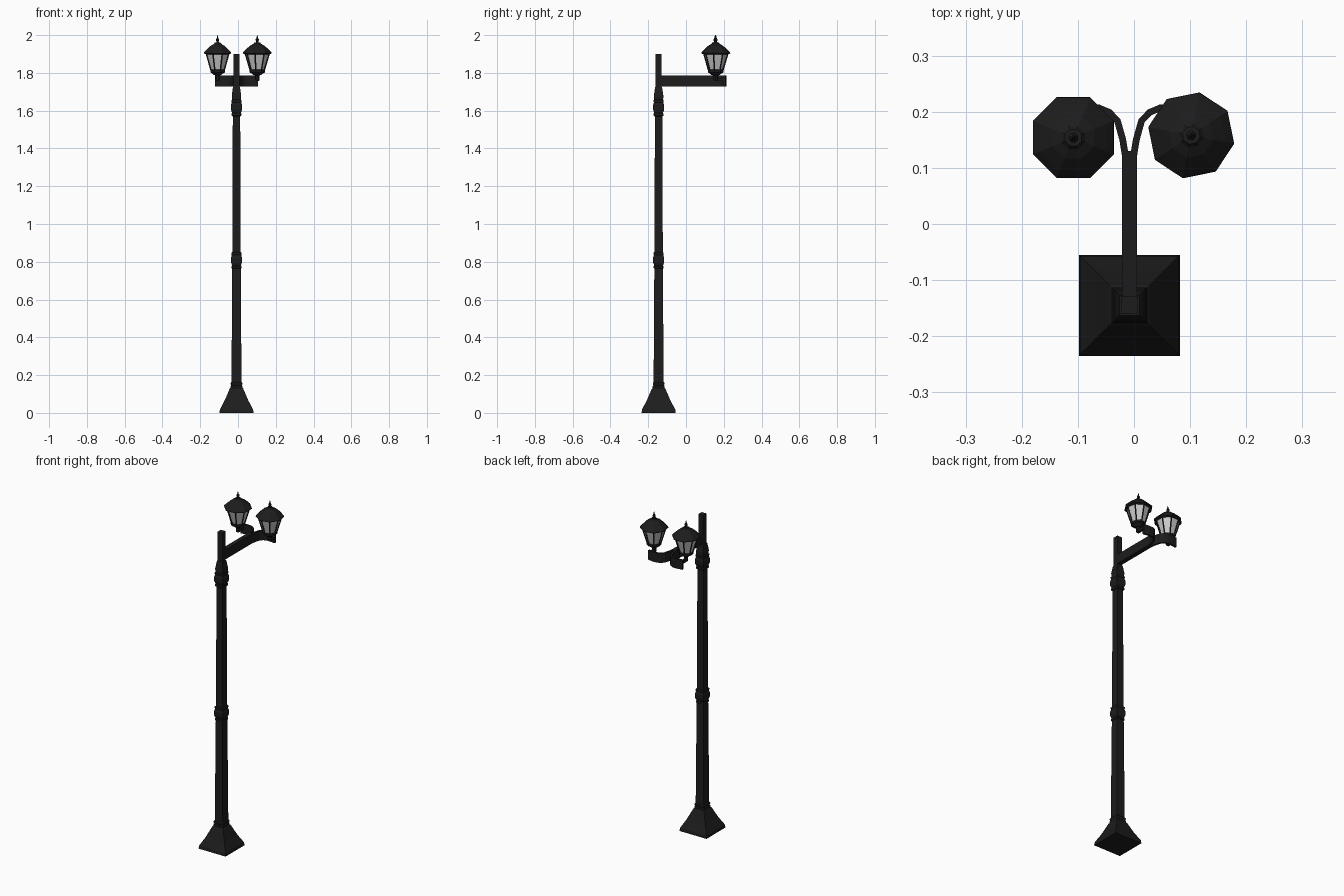
import bpy, bmesh, math
from mathutils import Vector

if "Cube" in bpy.data.objects:
    bpy.data.objects.remove(bpy.data.objects["Cube"])

PX, PY = -0.008, -0.145  # post axis


def material(name, col):
    m = bpy.data.materials.new(name)
    m.diffuse_color = (*col, 1)
    m.use_nodes = True
    m.node_tree.nodes["Principled BSDF"].inputs["Base Color"].default_value = m.diffuse_color
    return m


BLACK = material("black_iron", (0.012, 0.012, 0.012))
GLASS = material("frosted_glass", (0.55, 0.55, 0.55))


def finish(name, bm, mat):
    bmesh.ops.recalc_face_normals(bm, faces=bm.faces)
    me = bpy.data.meshes.new(name)
    bm.to_mesh(me)
    bm.free()
    me.materials.append(mat)
    ob = bpy.data.objects.new(name, me)
    bpy.context.collection.objects.link(ob)
    return ob


def lathe(name, profile, sides, x, y, turn, mat=BLACK):
    """Stack of n-sided rings; profile is (corner radius, z)."""
    bm = bmesh.new()
    rings = []
    for r, z in profile:
        rings.append([bm.verts.new((x + r * math.cos(turn + i * math.tau / sides),
                                    y + r * math.sin(turn + i * math.tau / sides), z))
                      for i in range(sides)])
    for a, b in zip(rings, rings[1:]):
        for i in range(sides):
            j = (i + 1) % sides
            bm.faces.new((a[i], a[j], b[j], b[i]))
    bm.faces.new(rings[0])
    bm.faces.new(rings[-1])
    return finish(name, bm, mat)


def square(name, profile):
    return lathe(name, [(h * math.sqrt(2), z) for h, z in profile], 4, PX, PY, math.pi / 4)


def strip(name, path, thick, z0, z1):
    """Upright flat bar following a plan-view path."""
    bm = bmesh.new()
    pts = [Vector(p) for p in path]
    rings = []
    for i, p in enumerate(pts):
        d = (pts[min(i + 1, len(pts) - 1)] - pts[max(i - 1, 0)]).normalized()
        n = Vector((-d.y, d.x)) * thick / 2
        a, b = p + n, p - n
        rings.append([bm.verts.new((q.x, q.y, z)) for q, z in
                      ((a, z0), (b, z0), (b, z1), (a, z1))])
    for a, b in zip(rings, rings[1:]):
        for i in range(4):
            j = (i + 1) % 4
            bm.faces.new((a[i], a[j], b[j], b[i]))
    bm.faces.new(rings[0])
    bm.faces.new(rings[-1])
    return finish(name, bm, BLACK)


def bar(name, p, q, r):
    """Thin four-sided rod between two points."""
    bm = bmesh.new()
    d = q - p
    rot = d.to_track_quat('Z', 'Y').to_matrix().to_4x4()
    rot.translation = (p + q) / 2
    bmesh.ops.create_cone(bm, cap_ends=True, segments=4, radius1=r, radius2=r,
                          depth=d.length, matrix=rot)
    return finish(name, bm, BLACK)


# Flared foot
square("base", [(.090, 0), (.088, .018), (.079, .035), (.063, .065), (.050, .095), (.036, .128),
                (.032, .132), (.032, .142), (.028, .146), (.031, .152), (.031, .158), (.026, .165)])
# Tapered square shaft with two moulded collars
square("lower_shaft", [(.0265, .16), (.0225, .80)])
square("upper_shaft", [(.0225, .80), (.0195, 1.60)])


def collar(name, z):
    square(name, [(.021, z - .048), (.026, z - .044), (.026, z - .034), (.023, z - .030),
                  (.029, z - .014), (.029, z + .012), (.025, z + .026), (.027, z + .03),
                  (.027, z + .038), (.020, z + .044)])


collar("middle_collar", .81)
collar("top_collar", 1.618)
square("neck", [(.024, 1.65), (.025, 1.68), (.020, 1.715), (.018, 1.725)])
top = square("top_post", [(.0155, 1.71), (.0155, 1.90)])

# Arm, splitting into two curved branches
Z0, Z1 = 1.728, 1.785
strip("main_arm", [(PX, PY), (PX, .13)], .027, Z0, Z1)
branch = [(.0075, .122), (.012, .150), (.0215, .184), (.036, .199), (.055, .207),
          (.080, .208), (.114, .203)]
for side, s in (("left", -1), ("right", 1)):
    strip(side + "_branch", [(PX + s * x, y) for x, y in branch], .012, Z0, Z1)


# Lanterns
def lantern(side, x, y, turn):
    def part(name, prof, mat=BLACK):
        return lathe(f"{side}_lantern_{name}", prof, 8, x, y, turn, mat)
    part("foot", [(.012, 1.760), (.012, 1.786), (.022, 1.790), (.030, 1.797),
                  (.041, 1.802), (.041, 1.814), (.036, 1.818)])
    part("glass", [(.036, 1.815), (.064, 1.905)], GLASS)
    part("roof", [(.066, 1.898), (.078, 1.903), (.077, 1.909), (.064, 1.922), (.040, 1.943),
                  (.022, 1.953), (.016, 1.960)])
    part("finial", [(.010, 1.957), (.006, 1.966), (.009, 1.973), (.009, 1.977),
                    (.005, 1.983), (.001, 2.0)])
    # Glazing bars on the corners
    for i in range(8):
        c, n = math.cos(turn + i * math.tau / 8), math.sin(turn + i * math.tau / 8)
        bar(f"{side}_glazing_bar_{i + 1}", Vector((x + .037 * c, y + .037 * n, 1.812)),
            Vector((x + .065 * c, y + .065 * n, 1.905)), .0042)
    # Short bracket tying the foot back to the branch
    strip(side + "_bracket", [(x, y - .006), (x, .205)], .016, 1.756, 1.772)


lantern("left", -.108, .154, math.radians(22.5))
lantern("right", .102, .158, math.radians(34))
